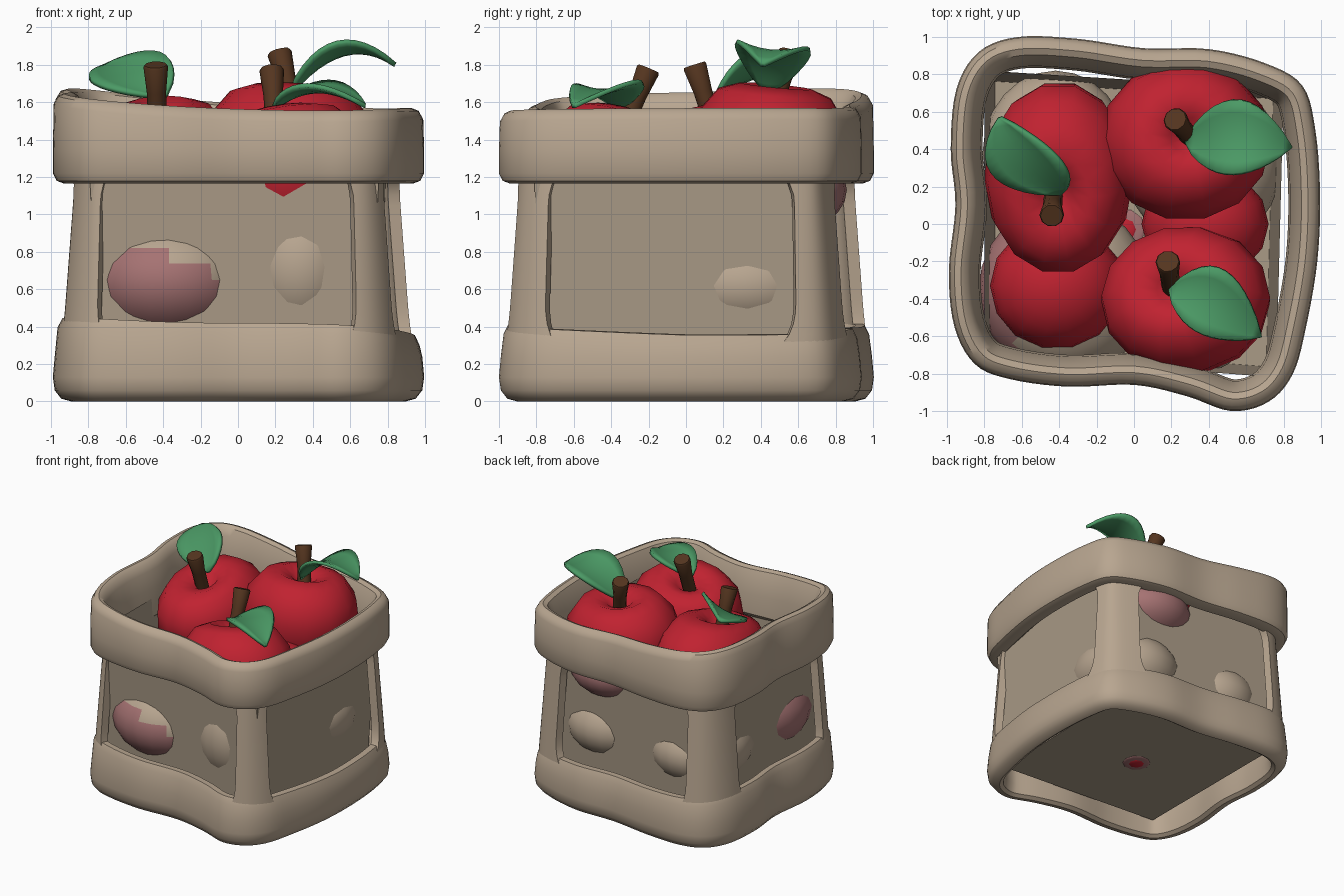
import bpy, bmesh, math
from mathutils import Vector

if "Cube" in bpy.data.objects:
    bpy.data.objects.remove(bpy.data.objects["Cube"])

def material(name, rgb):
    m = bpy.data.materials.new(name)
    m.diffuse_color = (*rgb, 1)
    m.use_nodes = True
    m.node_tree.nodes["Principled BSDF"].inputs["Base Color"].default_value = m.diffuse_color
    return m

TAN = material("tan_wood", (0.48, 0.38, 0.28))
WALL = material("shaded_tan", (0.40, 0.325, 0.24))
RED = material("apple_red", (0.53, 0.016, 0.03))
PINK = material("dusty_pink", (0.38, 0.17, 0.17))
GREEN = material("leaf_green", (0.07, 0.32, 0.13))
BROWN = material("stem_brown", (0.09, 0.036, 0.014))

def make(name, verts, faces, *mats, angle=40):
    me = bpy.data.meshes.new(name)
    me.from_pydata([tuple(v) for v in verts], [], faces)
    bm = bmesh.new()
    bm.from_mesh(me)
    bmesh.ops.remove_doubles(bm, verts=bm.verts, dist=1e-5)
    bmesh.ops.recalc_face_normals(bm, faces=bm.faces)
    bm.to_mesh(me)
    bm.free()
    ob = bpy.data.objects.new(name, me)
    bpy.context.collection.objects.link(ob)
    for m in mats:
        me.materials.append(m)
    bpy.ops.object.select_all(action='DESELECT')
    ob.select_set(True)
    bpy.context.view_layer.objects.active = ob
    bpy.ops.object.shade_smooth_by_angle(angle=math.radians(angle))
    return ob

def grid_faces(rows, cols, wrap_r=False, wrap_c=False):
    return [(r * cols + c, r * cols + (c + 1) % cols,
             (r + 1) % rows * cols + (c + 1) % cols, (r + 1) % rows * cols + c)
            for r in range(rows if wrap_r else rows - 1)
            for c in range(cols if wrap_c else cols - 1)]

# wobbly square plan outline, counter-clockwise from the front left corner
PLAN = [(-.96, -.55), (-.85, -.75), (-.66, -.83), (-.35, -.87), (0, -.86), (.28, -.92),
        (.52, -1), (.72, -.95), (.85, -.8), (.92, -.55), (.98, -.2), (.995, .15),
        (.97, .5), (.9, .74), (.7, .86), (.4, .935), (.05, .94), (-.3, .99),
        (-.62, 1), (-.83, .92), (-.95, .72), (-.98, .4), (-.955, .1), (-.99, -.25)]

def outline(t):
    i = math.floor(t)
    f = t - i
    a, b, c, d = (Vector(PLAN[(i + k) % len(PLAN)]) for k in (-1, 0, 1, 2))
    return 0.5 * (2 * b + (c - a) * f + (2 * a - 5 * b + 4 * c - d) * f * f
                  + (3 * b - a - 3 * c + d) * f ** 3)

def inset(t, off):
    d = (outline(t + .15) - outline(t - .15)).normalized()
    return outline(t) + Vector((-d.y, d.x)) * off

def band(name, profile):
    # closed cross-section of (inset, z) swept around the plan
    n = 120
    verts = []
    for off, z in profile:
        for k in range(n):
            t = k * len(PLAN) / n
            p = inset(t, off)
            verts.append((p.x, p.y, z(p.x, p.y) if callable(z) else z))
    return make(name, verts, grid_faces(len(profile), n, True, True), TAN)

# base ring, its top edge lower on the right
def base_top(x, y):
    return 0.395 - 0.045 * x * abs(x) + 0.03 * max(0, -y)

band("base_ring", [(.10, 0), (.045, .015), (.01, .06), (0, .13), (.01, .24),
                   (.025, lambda x, y: base_top(x, y) - .05), (.05, base_top),
                   (.10, base_top), (.13, lambda x, y: base_top(x, y) - .05),
                   (.14, .10), (.13, .02)])

# top rim, highest at the back left
def rim_top(x, y):
    u, v = (x + 1) / 2, (y + 1) / 2
    corners = (1.63 * (1 - u) + 1.57 * u) * (1 - v) + (1.70 * (1 - u) + 1.57 * u) * v
    return corners - 0.04 * (1 - x * x)

def below(d):
    return lambda x, y: rim_top(x, y) - d

band("top_rim", [(.06, 1.165), (.02, 1.18), (0, 1.22), (0, 1.34), (.005, below(.06)),
                 (.03, below(.015)), (.065, below(0)), (.10, below(.015)),
                 (.125, below(.07)), (.16, below(.2)), (.17, 1.21), (.13, 1.17)])

# corner posts: curved straps that flare where they meet the bands
for name, t0, t1 in (("front_left", -.1, 1.5), ("front_right", 6.6, 8.15),
                     ("back_right", 12.35, 14.2), ("back_left", 18.2, 20.35)):
    rows, cols, verts = 17, 13, []
    for side in (0, 1):
        for r in range(rows):
            h = r / (rows - 1)
            flare = .3 * (max(0, 1 - h / .3) ** 3 + max(0, (h - .8) / .2) ** 3)
            for c in range(cols):
                t = t0 - flare + (t1 - t0 + 2 * flare) * c / (cols - 1)
                p = inset(t, .03 + .07 * h + .065 * side)
                verts.append((p.x, p.y, .30 + .92 * h))
    n = rows * cols
    front = grid_faces(rows, cols)
    faces = front + [tuple(i + n for i in f) for f in front]
    loop = ([c for c in range(cols)] + [r * cols + cols - 1 for r in range(1, rows)]
            + [(rows - 1) * cols + c for c in range(cols - 2, -1, -1)]
            + [r * cols for r in range(rows - 2, 0, -1)])
    faces += [(a, b, b + n, a + n) for a, b in zip(loop, loop[1:] + loop[:1])]
    make(name + "_post", verts, faces, TAN)

# flat-sided inner box with open top
top = [(-.8, -.7), (.76, -.82), (.8, .72), (-.8, .82)]
verts = [(x * .93, y * .93, .14) for x, y in top] + [(x, y, 1.36) for x, y in top]
make("inner_box", verts, [(0, 3, 2, 1)] + [(i, (i + 1) % 4, (i + 1) % 4 + 4, i + 4)
                                         for i in range(4)], WALL, angle=20)

def revolve(name, profile, centre, size, axis, mat, sides=14):
    q = Vector((0, 0, 1)).rotation_difference(Vector(axis).normalized())
    verts = []
    for r, z in profile:
        for k in range(sides):
            a = math.tau * k / sides
            v = q @ Vector((r * math.cos(a), r * math.sin(a), z))
            verts.append(Vector(centre) + Vector([v[i] * size[i] for i in range(3)]))
    return make(name, verts, grid_faces(len(profile), sides, False, True), *mat, angle=60)

BALL = [(math.sin(math.pi * k / 12), -math.cos(math.pi * k / 12)) for k in range(13)]
APPLE = [(0, -.75), (.25, -.93), (.6, -.8), (.9, -.3), (1, .15), (.93, .5), (.72, .8),
         (.45, .9), (.22, .8), (.08, .62), (0, .6)]

# bulges pressing out through the box walls
for name, c, s in (("front_left_bulge", (-.37, -.35, .65), (.46, .47, .34)),
                   ("front_right_bulge", (.34, -.42, .72), (.33, .38, .42)),
                   ("back_right_bulge", (.37, .33, .62), (.42, .46, .31)),
                   ("back_left_bulge", (-.42, .38, .62), (.39, .44, .30)),
                   ("upper_back_bulge", (.30, .50, 1.13), (.36, .36, .24))):
    ob = revolve(name, BALL, c, s, (0, 0, 1), (TAN, PINK), 24)
    for f in ob.data.polygons:
        x, y, z = f.center
        if name.startswith("upper") or (name == "front_left_bulge" and x < -.07
                                        and z < .66 - .3 * x):
            f.material_index = 1

# lower apples seen between the top ones, and the one touching the floor
revolve("lower_left_apple", BALL, (-.41, -.33, .88), (.36, .34, .32), (0, 0, 1), (RED,))
revolve("lower_right_apple", BALL, (.38, .0, 1.0), (.34, .3, .3), (0, 0, 1), (RED,))
revolve("floor_patch", BALL, (-.05, -.03, .14), (.11, .11, .012), (0, 0, 1), (PINK,), 10)
revolve("floor_apple_tip", BALL, (-.05, -.03, .14), (.07, .07, .02), (0, 0, 1), (RED,), 8)

# top apples, each with a stem
for name, c, s, axis, base, tip in (
        ("left", (-.4, .27, 1.24), (.40, .52, .40), (-.05, -.28, 1),
         (-.43, .16, 1.44), (-.44, .045, 1.80)),
        ("back_right", (.27, .44, 1.32), (.46, .43, .41), (.05, .1, 1),
         (.31, .45, 1.52), (.22, .56, 1.87)),
        ("front_right", (.29, -.42, 1.21), (.46, .40, .39), (-.2, .25, 1),
         (.20, -.35, 1.42), (.18, -.20, 1.78))):
    revolve(name + "_apple", APPLE, c, s, axis, (RED,))
    d = Vector(tip) - Vector(base)
    L = d.length
    revolve(name + "_stem", [(0, 0), (.05, 0), (.052, L * .6), (.066, L * .97), (.06, L),
                             (0, L)], base, (1, 1, 1), d, (BROWN,), 10)

# leaves: pointed blades along an arched centre line
for name, base, mid, tip, half in (
        ("left_leaf", (-.39, .16, 1.63), (-.58, .34, 1.75), (-.72, .57, 1.79), (.18, .04, .08)),
        ("back_right_leaf", (.28, .44, 1.65), (.56, .46, 1.86), (.84, .41, 1.80), (.02, .20, -.02)),
        ("front_right_leaf", (.19, -.35, 1.57), (.43, -.42, 1.66), (.68, -.60, 1.58), (.06, .17, .01))):
    b, m, e, h = map(Vector, (base, mid, tip, half))
    ctrl = 2 * m - (b + e) / 2
    rows, cols, verts = 13, 7, []
    across = (e - b).cross(h).normalized()
    for r in range(rows):
        t = r / (rows - 1)
        p = b * (1 - t) ** 2 + ctrl * 2 * t * (1 - t) + e * t * t
        w = max(.04, math.sin(math.pi * t ** .9) ** .75 if 0 < t < 1 else 0)
        for c in range(cols):
            u = 2 * c / (cols - 1) - 1
            curl = .04 * u * u * w * (1 if across.z > 0 else -1)
            verts.append(p + h * w * u + across * curl)
    ob = make(name, verts, grid_faces(rows, cols), GREEN)
    mod = ob.modifiers.new("thickness", 'SOLIDIFY')
    mod.thickness = .025
    mod.offset = 0
